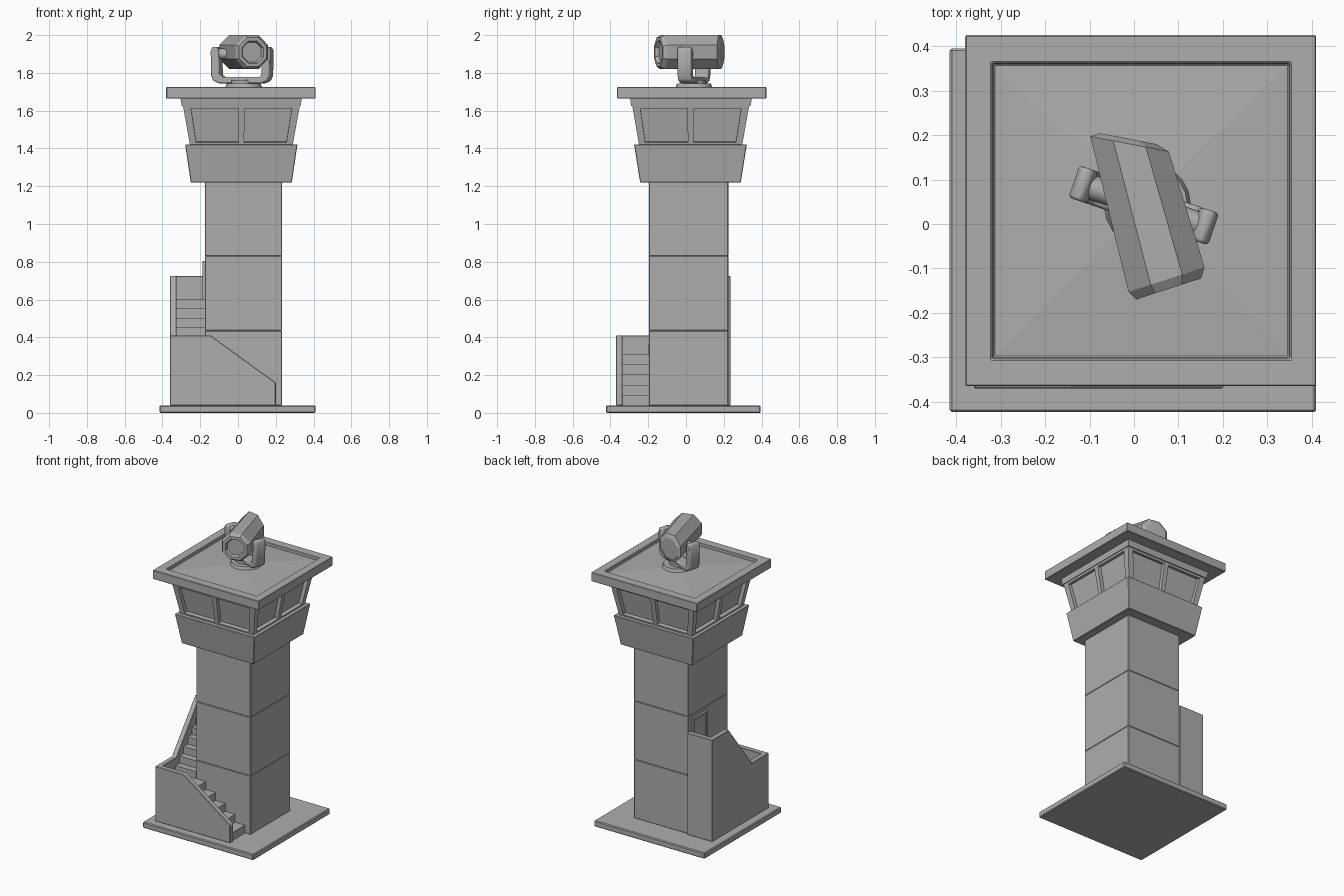
import bpy, bmesh, math
from mathutils import Vector, Matrix

if "Cube" in bpy.data.objects:
    bpy.data.objects.remove(bpy.data.objects["Cube"])

concrete = bpy.data.materials.new("grey_concrete")
concrete.diffuse_color = (0.42, 0.42, 0.42, 1)
concrete.use_nodes = True
concrete.node_tree.nodes["Principled BSDF"].inputs["Base Color"].default_value = concrete.diffuse_color


def finish(name, bm, bevel=0.0, segments=1, smooth=False):
    bmesh.ops.remove_doubles(bm, verts=bm.verts, dist=1e-5)
    bmesh.ops.recalc_face_normals(bm, faces=bm.faces)
    mesh = bpy.data.meshes.new(name)
    bm.to_mesh(mesh)
    bm.free()
    mesh.materials.append(concrete)
    ob = bpy.data.objects.new(name, mesh)
    bpy.context.collection.objects.link(ob)
    if bevel:
        m = ob.modifiers.new("bevel", 'BEVEL')
        m.width, m.segments, m.limit_method = bevel, segments, 'ANGLE'
    if smooth:
        bpy.context.view_layer.objects.active = ob
        ob.select_set(True)
        bpy.ops.object.shade_smooth_by_angle(angle=math.radians(35))
        ob.select_set(False)
    return ob


def loft(rings, bm=None):
    """Skin a stack of equal-length point rings and cap both ends."""
    bm = bm or bmesh.new()
    rows = [[bm.verts.new(p) for p in r] for r in rings]
    n = len(rows[0])
    for a, b in zip(rows, rows[1:]):
        for i in range(n):
            j = (i + 1) % n
            bm.faces.new((a[i], a[j], b[j], b[i]))
    bm.faces.new(rows[0])
    bm.faces.new(rows[-1])
    return bm


def rect(x0, x1, y0, y1, z):
    return [Vector(p) for p in ((x0, y0, z), (x1, y0, z), (x1, y1, z), (x0, y1, z))]


def box(name, x0, x1, y0, y1, z0, z1, bevel=0.0):
    return finish(name, loft([rect(x0, x1, y0, y1, z0), rect(x0, x1, y0, y1, z1)]), bevel)


def prism(name, profile, axis, lo, hi, bevel=0.0):
    """Extrude a side profile along x or y."""
    place = (lambda u, z, w: (w, u, z)) if axis == 'x' else (lambda u, z, w: (u, w, z))
    rings = [[place(u, z, w) for u, z in profile] for w in (lo, hi)]
    return finish(name, loft(rings), bevel)


def cylinder(name, centre, radius, length, matrix=Matrix(), sides=16, top=None):
    bm = bmesh.new()
    bmesh.ops.create_cone(bm, cap_ends=True, segments=sides, radius1=radius,
                          radius2=top or radius, depth=length,
                          matrix=Matrix.Translation(centre) @ matrix)
    return finish(name, bm, smooth=True)


# Ground slab and tower shaft in three stacked blocks
box("ground_slab", -0.415, 0.41, -0.423, 0.395, 0, 0.04, 0.005)
for i, (z0, z1) in enumerate(((0.04, 0.435), (0.435, 0.83), (0.83, 1.225))):
    box(f"shaft_block_{i + 1}", -0.175, 0.232, -0.197, 0.224, z0, z1, 0.003)

# Lower stair: outer wall, steps and corner landing
prism("front_stair_wall",
      [(-0.36, 0.04), (0.2, 0.04), (0.2, 0.16), (-0.145, 0.41), (-0.36, 0.41)],
      'y', -0.37, -0.335, 0.003)
LANDING, PLATFORM = 0.31, 0.6
steps = [(0.19, 0.04)]
for i in range(5):
    x, z = 0.19 - i * 0.073, 0.04 + (i + 1) * 0.054
    steps += [(x, z), (x - 0.073, z)]
steps += [(-0.33, LANDING), (-0.33, 0.04)]
prism("front_steps", steps, 'y', -0.336, -0.195)

# Upper stair along the left side
prism("side_stair_wall",
      [(-0.37, 0.04), (0.235, 0.04), (0.235, 0.725), (0.057, 0.725), (-0.19, 0.41),
       (-0.37, 0.41)], 'x', -0.36, -0.325, 0.003)
steps = [(-0.2, 0.04)]
rise = (PLATFORM - LANDING) / 6
for i in range(6):
    y, z = -0.2 + i * 0.043, LANDING + (i + 1) * rise
    steps += [(y, z), (y + 0.043, z)]
steps += [(0.21, PLATFORM), (0.21, 0.04)]
prism("side_steps", steps, 'x', -0.327, -0.173)
box("platform_back_wall", -0.36, -0.172, 0.2, 0.235, 0.04, 0.725, 0.003)

# Doorway at the top of the stairs
box("door_panel", -0.179, -0.17, 0.05, 0.175, PLATFORM, 0.79)
for y in (0.035, 0.175):
    box("door_jamb", -0.187, -0.17, y, y + 0.015, PLATFORM, 0.805)
box("door_lintel", -0.187, -0.17, 0.035, 0.19, 0.79, 0.805)

# Flared parapet of the lookout cabin
finish("cabin_parapet", loft([rect(-0.25, 0.285, -0.243, 0.29, 1.22),
                              rect(-0.28, 0.315, -0.275, 0.322, 1.422)]), 0.003)

# Window band: leaning walls with two recessed panes per side
bottom = rect(-0.255, 0.29, -0.249, 0.298, 1.42)
top = rect(-0.292, 0.328, -0.285, 0.335, 1.63)
bm = bmesh.new()
us, vs = (0, 0.065, 0.473, 0.527, 0.935, 1), (0, 0.06, 0.91, 1)
for s in range(4):
    a, b, c, d = bottom[s], bottom[(s + 1) % 4], top[(s + 1) % 4], top[s]
    inward = -(b - a).cross(d - a).normalized() * 0.025
    grid = [[a.lerp(b, u).lerp(d.lerp(c, u), v) for u in us] for v in vs]
    for r in range(3):
        for k in range(5):
            q = [grid[r][k], grid[r][k + 1], grid[r + 1][k + 1], grid[r + 1][k]]
            if r == 1 and k in (1, 3):
                back = [p + inward for p in q]
                for i in range(4):
                    j = (i + 1) % 4
                    bm.faces.new([bm.verts.new(p) for p in (q[i], q[j], back[j], back[i])])
                q = back
            bm.faces.new([bm.verts.new(p) for p in q])
for r in (0, 3):
    ring = []
    for s in range(4):
        ends = ((bottom[s], bottom[(s + 1) % 4]) if r == 0 else (top[s], top[(s + 1) % 4]))
        ring += [ends[0].lerp(ends[1], u) for u in us[:-1]]
    bm.faces.new([bm.verts.new(p) for p in ring])
finish("cabin_windows", bm)
finish("window_header", loft([rect(-0.298, 0.332, -0.29, 0.342, 1.625),
                              rect(-0.305, 0.338, -0.297, 0.349, 1.67)]))

# Roof slab with a raised rim and a shallow hipped centre
finish("roof", loft([rect(-0.38, 0.41, -0.365, 0.425, 1.665),
                     rect(-0.38, 0.41, -0.365, 0.425, 1.725),
                     rect(-0.32, 0.352, -0.304, 0.363, 1.725),
                     rect(-0.316, 0.348, -0.3, 0.359, 1.708),
                     rect(-0.02, 0.06, 0.0, 0.08, 1.726)]), 0.003)

# Searchlight mount: turntable and U-shaped yoke
mount = Vector((0.022, 0.042, 0))
turn = Matrix.Rotation(math.radians(-19), 4, 'Z')
cylinder("turntable", mount + Vector((0.008, 0, 1.729)), 0.1, 0.028, sides=20, top=0.09)
cylinder("turntable_hub", mount + Vector((0, 0, 1.748)), 0.06, 0.03)
half = [(0.0, 1.745), (0.12, 1.745), (0.15, 1.757), (0.163, 1.785), (0.166, 1.915),
        (0.156, 1.938), (0.134, 1.938), (0.122, 1.915), (0.118, 1.79), (0.108, 1.778), (0.0, 1.778)]
outline = half[:-1] + [half[-1]] + [(-u, z) for u, z in reversed(half[1:-1])]
rings = [[mount + turn @ Vector((u, w, z)) for u, z in outline] for w in (-0.038, 0.038)]
finish("searchlight_yoke", loft(rings), 0.008, 2, True)
cylinder("pivot_pin", mount + Vector((0, 0, 1.9)), 0.028, 0.3,
         turn @ Matrix.Rotation(math.pi / 2, 4, 'Y'), 12)


# Octagonal searchlight barrel with a sunken lens at the front
def octagon(x, y, yaw, radius):
    c, s = math.cos(math.radians(yaw)), math.sin(math.radians(yaw))
    pts = []
    for k in range(8):
        a = math.pi / 8 + k * math.pi / 4
        w = radius * math.cos(a)
        pts.append((x + w * c, y + w * s, 1.91 + radius * math.sin(a)))
    return pts


finish("searchlight_barrel", loft([
    octagon(-0.013, 0.192, -11, 0.07),
    octagon(-0.01, 0.18, -11, 0.0974),
    octagon(0.073, -0.125, 18, 0.0974),
    octagon(0.078, -0.146, 18, 0.083),
    octagon(0.078, -0.146, 18, 0.064),
    octagon(0.073, -0.128, 18, 0.056)]))
